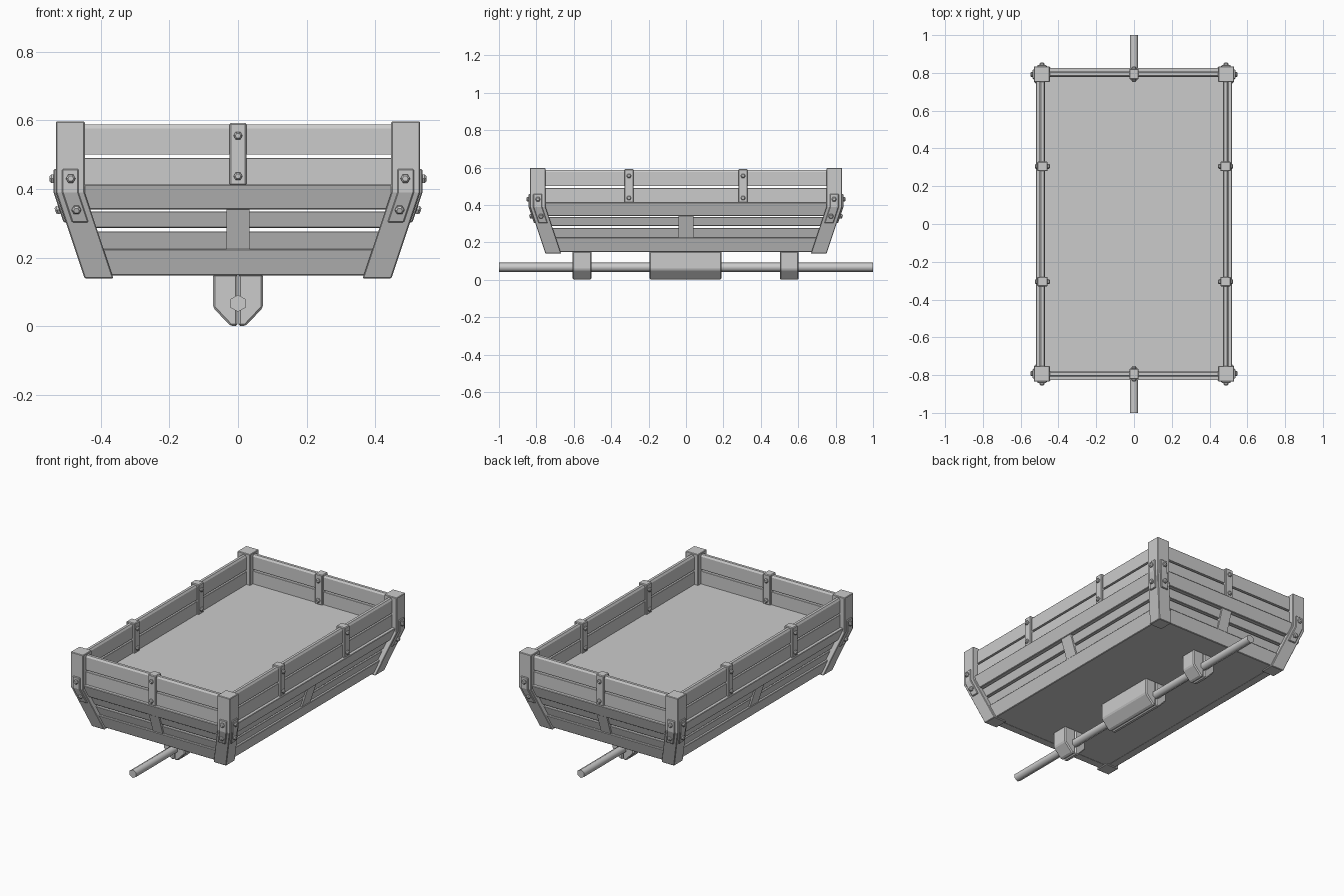
import bpy, bmesh, math
from mathutils import Vector, Matrix

if "Cube" in bpy.data.objects:
    bpy.data.objects.remove(bpy.data.objects["Cube"])

HX, HY = 0.52, 0.828          # half size of the rail line
PX, PY, BEND = 0.53, 0.835, 0.39   # outer post faces and bend height
SIGNS = [(sx, sy) for sx in (-1, 1) for sy in (-1, 1)]


def finish(name, bm, bevel=0.0, smooth=False):
    bmesh.ops.recalc_face_normals(bm, faces=bm.faces)
    me = bpy.data.meshes.new(name)
    bm.to_mesh(me)
    bm.free()
    ob = bpy.data.objects.new(name, me)
    bpy.context.collection.objects.link(ob)
    if bevel:
        m = ob.modifiers.new("bevel", 'BEVEL')
        m.width = bevel
        m.segments = 1
        m.limit_method = 'ANGLE'
    if smooth:
        for p in me.polygons:
            p.use_smooth = len(p.vertices) == 4
    return ob


def loft(bm, rings, closed=False):
    """Join vertex rings with quads; cap the ends, or close into a loop."""
    vs = [[bm.verts.new(p) for p in r] for r in rings]
    n = len(vs[0])
    for i in range(len(vs) if closed else len(vs) - 1):
        a, b = vs[i], vs[(i + 1) % len(vs)]
        for j in range(n):
            k = (j + 1) % n
            bm.faces.new((a[j], a[k], b[k], b[j]))
    if not closed:
        bm.faces.new(vs[0])
        bm.faces.new(vs[-1])


def ring(name, profile, bevel=0.0):
    """Sweep an (offset, z) profile around the rectangular cart body."""
    bm = bmesh.new()
    loft(bm, [[(sx * (HX + d), sy * (HY + d), z) for d, z in profile]
              for sx, sy in ((1, 1), (-1, 1), (-1, -1), (1, -1))], True)
    return finish(name, bm, bevel)


def slope(z):                 # inward shift of the lower slanted walls
    return -(0.413 - z) / 3


def slanted(z0, z1, inset, thick):
    a, b = slope(z0) - inset, slope(z1) - inset
    return [(a, z0), (b, z1), (b - thick, z1), (a - thick, z0)]


def slab(name, z0, z1, d0, d1):
    bm = bmesh.new()
    loft(bm, [[(sx * (HX + d), sy * (HY + d), z)
               for sx, sy in ((1, 1), (-1, 1), (-1, -1), (1, -1))]
              for z, d in ((z0, d0), (z1, d1))])
    return finish(name, bm)


def bolt(bm, pos, normal, r=0.013, h=0.012):
    """Hexagonal bolt head with a chamfered crown."""
    rot = Vector(normal).to_track_quat('Z', 'Y').to_matrix()
    loft(bm, [[Vector(pos) + rot @ Vector((q * math.cos(k * math.pi / 3),
                                           q * math.sin(k * math.pi / 3), t))
               for k in range(6)]
              for q, t in ((r, -0.006), (r, h * 0.55), (r * 0.6, h))])


# Slanted lower body: rails, planks
ring("top_rail", slanted(0.340, 0.413, 0, 0.05), 0.003)
ring("lower_plank_upper", slanted(0.287, 0.335, 0.014, 0.025), 0.002)
ring("lower_plank_lower", slanted(0.222, 0.276, 0.014, 0.025), 0.002)
ring("bottom_rail", slanted(0.148, 0.225, 0, 0.05), 0.003)

# Upright upper planks, the top one with chamfered upper edges
ring("upper_plank_low", [(-.02, .405), (-.02, .490), (-.05, .490), (-.05, .405)], 0.002)
ring("upper_plank_high", [(-.02, .500), (-.02, .576), (-.027, .587), (-.043, .587),
                          (-.05, .576), (-.05, .500)])

# Floor and underside
slab("cart_floor", 0.385, 0.412, slope(.385) - .02, slope(.412) - .02)
slab("underside", 0.149, 0.175, slope(.149) - .02, slope(.175) - .02)


# Bent corner posts
def post_shift(z):
    return max(0, BEND - z) / 3


for i, (sx, sy) in enumerate(SIGNS):
    bm = bmesh.new()
    loft(bm, [[(sx * (PX - post_shift(z) - a), sy * (PY - post_shift(z) - b), z)
               for a, b in ((0, 0), (.084, 0), (.084, .084), (0, .084))]
              for z in (0.14, BEND, 0.597)])
    finish(f"corner_post_{i}", bm, 0.003)

# Bent metal plates with bolts on both outer faces of each post
plates, bolts = bmesh.new(), bmesh.new()
for sx, sy in SIGNS:
    for on_x in (True, False):
        def place(a, out, z):
            s = post_shift(z)
            u, v = (-out, a) if on_x else (a, -out)
            return (sx * (PX - s - u), sy * (PY - s - v), z)
        loft(plates, [[place(a, o, z) for a, o in
                       ((.018, .007), (.066, .007), (.066, -.004), (.018, -.004))]
                      for z in (0.303, BEND, 0.458)])
        flat = Vector((sx, 0, 0)) if on_x else Vector((0, sy, 0))
        bolt(bolts, place(.043, .007, .43), flat, 0.014)
        bolt(bolts, place(.043, .007, .34), flat - Vector((0, 0, 1 / 3)), 0.014)
finish("corner_plates", plates, 0.003)

# Upper battens clasping the planks, lower battens between the rails
upper, lower = bmesh.new(), bmesh.new()


def wall_point(on_x, s, along, d, z):
    return (s * (HX + d), along, z) if on_x else (along, s * (HY + d), z)


for on_x, spots, half in ((True, (-.305, .305), .04), (False, (0,), .033)):
    for s in (-1, 1):
        for c in spots:
            loft(upper, [[wall_point(on_x, s, c + t, d, z) for t, d in
                          ((-.025, -.007), (.025, -.007), (.025, -.063), (-.025, -.063))]
                         for z in (0.411, 0.592)])
            for z in (.437, .555):
                n = Vector((s, 0, 0)) if on_x else Vector((0, s, 0))
                bolt(bolts, wall_point(on_x, s, c, -.007, z), n)
                bolt(bolts, wall_point(on_x, s, c, -.063, z), -n)
        loft(lower, [[wall_point(on_x, s, t, slope(z) - d, z) for t, d in
                      ((-half, .004), (half, .004), (half, .03), (-half, .03))]
                     for z in (0.222, 0.342)])
finish("upper_battens", upper, 0.004)
finish("lower_battens", lower)
finish("bolts", bolts)

# Bearing blocks under the cart, each in two halves with chamfered bottoms
blocks = bmesh.new()
for y0, y1 in ((-.607, -.505), (-.195, .19), (.502, .602)):
    for s in (-1, 1):
        prof = [(.001, .152), (.073, .152), (.073, .055), (.022, .001), (.001, .001)]
        loft(blocks, [[(s * x, y, z) for x, z in prof] for y in (y0, y1)])
finish("bearing_blocks", blocks, 0.006)

# Long shaft
bm = bmesh.new()
loft(bm, [[(.025 * math.sin(k * math.pi / 3), y, .067 + .025 * math.cos(k * math.pi / 3))
           for k in range(6)] for y in (-1, 1)])
finish("shaft", bm, smooth=True)
